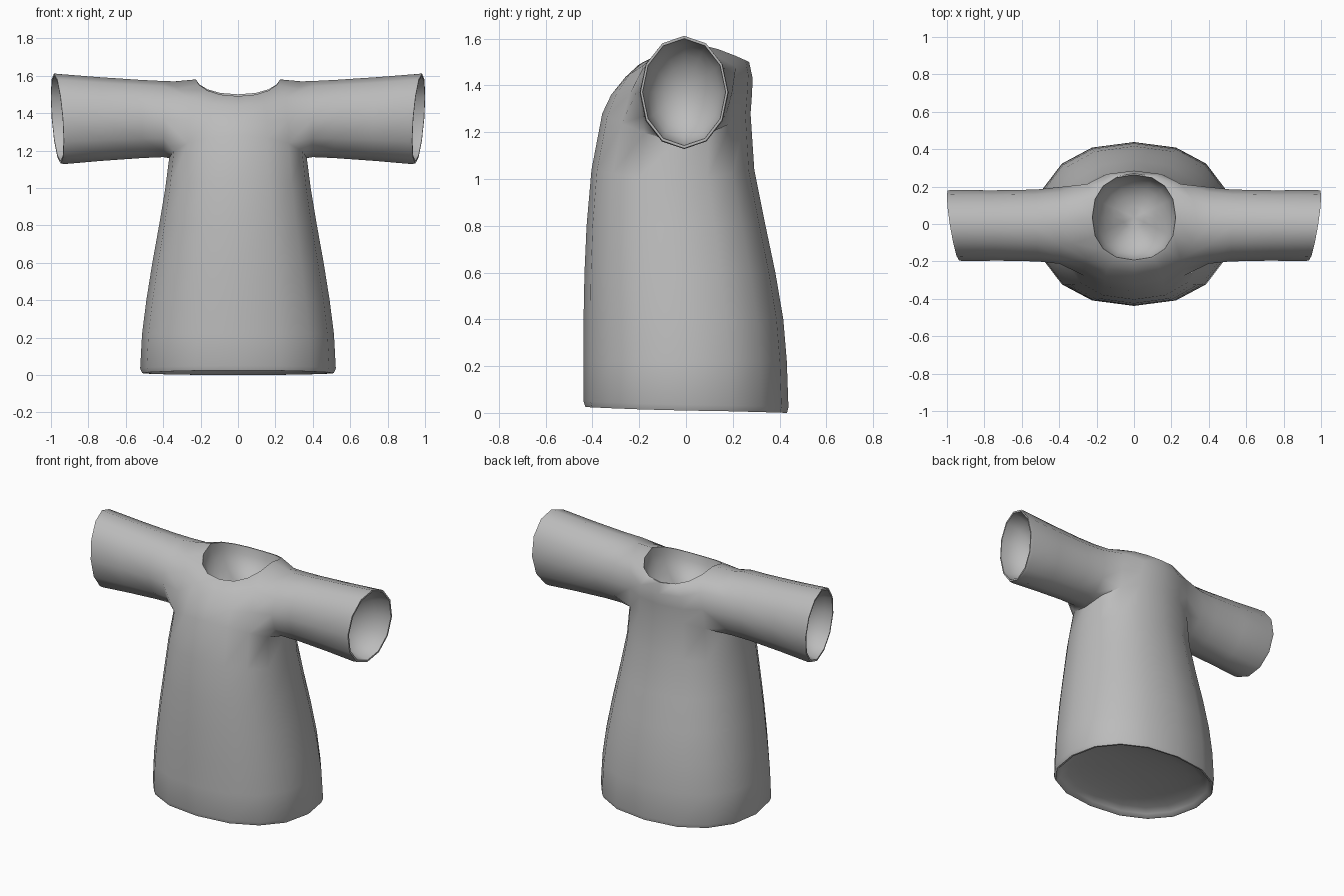
import bpy, bmesh
from math import sin, cos, pi, radians, copysign
from mathutils import Vector

cube = bpy.data.objects.get("Cube")
if cube:
    bpy.data.objects.remove(cube)

SIDES, ARM = 16, 12

# Torso rings: half width, front y, back y, front z, side z, back z
TORSO = [
    (0.512, -0.43, 0.432, 0.025, 0.01, 0.0),
    (0.523, -0.438, 0.438, 0.05, 0.035, 0.025),
    (0.513, -0.438, 0.431, 0.22, 0.22, 0.22),
    (0.49, -0.438, 0.416, 0.4, 0.4, 0.4),
    (0.458, -0.434, 0.382, 0.6, 0.6, 0.6),
    (0.422, -0.425, 0.34, 0.8, 0.8, 0.8),
    (0.39, -0.404, 0.292, 1.04, 0.99, 1.04),
    (0.368, -0.358, 0.276, 1.28, 1.16, 1.28),
    (0.36, -0.32, 0.282, 1.36, 1.37, 1.36),
    (0.34, -0.26, 0.285, 1.435, 1.57, 1.43),
    (0.23, -0.2, 0.27, 1.49, 1.58, 1.5),
]
ARMPIT = 7  # the armhole spans the two bands above this ring

# Sleeve rings: x, half depth, bottom z, top z, slant of the opening
SLEEVE = [
    (0.4, 0.205, 1.165, 1.572, 0.1),
    (0.52, 0.192, 1.16, 1.578, 0.2),
    (0.74, 0.188, 1.145, 1.593, 0.6),
    (0.945, 0.19, 1.128, 1.61, 1.0),
    (0.966, 0.187, 1.131, 1.612, 1.0),
]

bm = bmesh.new()


def fuller(value):
    # Slightly squarer than an ellipse
    return copysign(abs(value) ** 0.88, value)


def torso_ring(half, front, back, zf, zs, zb):
    ring = []
    for i in range(SIDES):
        a = 2 * pi * i / SIDES
        c, s = fuller(cos(a)), fuller(sin(a))
        z_end = zb if s > 0 else zf
        ring.append(bm.verts.new((half * c, (front + back) / 2 + s * (back - front) / 2,
                                  zs + (z_end - zs) * abs(s) ** 1.4)))
    return ring


def bridge(lower, upper, skip=()):
    n = len(lower)
    for i in range(n):
        if i not in skip:
            j = (i + 1) % n
            bm.faces.new((lower[i], lower[j], upper[j], upper[i]))


def hollow(rim, inward, lip, steps=6):
    # A thin lip, then a rounded hollow that closes the opening
    center = sum((v.co for v in rim), Vector()) / len(rim)
    offsets = [(v.co - center) * lip for v in rim]
    previous = rim
    for k in range(steps):
        t = pi / 2 * k / steps
        ring = [bm.verts.new(center + o * cos(t) + inward * sin(t)) for o in offsets]
        bridge(previous, ring)
        previous = ring
    tip = bm.verts.new(center + inward)
    for i in range(len(rim)):
        bm.faces.new((previous[i - 1], previous[i], tip))


# Torso with an armhole on each side
rings = [torso_ring(*r) for r in TORSO]
armholes = {14, 15, 0, 1, 6, 7, 8, 9}
for r in range(len(rings) - 1):
    bridge(rings[r], rings[r + 1], armholes if r in (ARMPIT, ARMPIT + 1) else ())

# Sleeves, grown from the armhole loops
low, mid, top = rings[ARMPIT:ARMPIT + 3]
for side in (1, -1):
    def col(k):
        # k counts columns from the side, positive toward the back
        return k % SIDES if side > 0 else (SIDES // 2 - k) % SIDES
    loop = [top[col(k)] for k in (0, 1, 2)] + [mid[col(2)]]
    loop += [low[col(k)] for k in (2, 1, 0, -1, -2)]
    loop += [mid[col(-2)]] + [top[col(k)] for k in (-2, -1)]
    for x, depth, bottom, peak, slant in SLEEVE:
        ring = []
        for k in range(ARM):
            a = 2 * pi * k / ARM
            lean = slant * (0.03 * sin(a) + 0.018 * cos(a))
            ring.append(bm.verts.new((side * (x + lean), -0.008 + depth * sin(a),
                                      (bottom + peak) / 2 + (peak - bottom) / 2 * cos(a))))
        bridge(loop, ring)
        loop = ring
    hollow(loop, Vector((-0.2 * side, 0, 0)), 0.95)

# Neck and hem openings
hollow(rings[-1], Vector((0, 0, -0.2)), 0.97)
hollow(rings[0], Vector((0, 0, 0.08)), 0.975)

bmesh.ops.recalc_face_normals(bm, faces=bm.faces)
mesh = bpy.data.meshes.new("tunic")
bm.to_mesh(mesh)
bm.free()
tunic = bpy.data.objects.new("tunic", mesh)
bpy.context.collection.objects.link(tunic)

cloth = bpy.data.materials.new("grey cloth")
cloth.use_nodes = True
grey = (0.5, 0.5, 0.5, 1)
cloth.diffuse_color = grey
cloth.node_tree.nodes["Principled BSDF"].inputs["Base Color"].default_value = grey
mesh.materials.append(cloth)

bpy.context.view_layer.objects.active = tunic
tunic.select_set(True)
bpy.ops.object.shade_smooth_by_angle(angle=radians(60))
